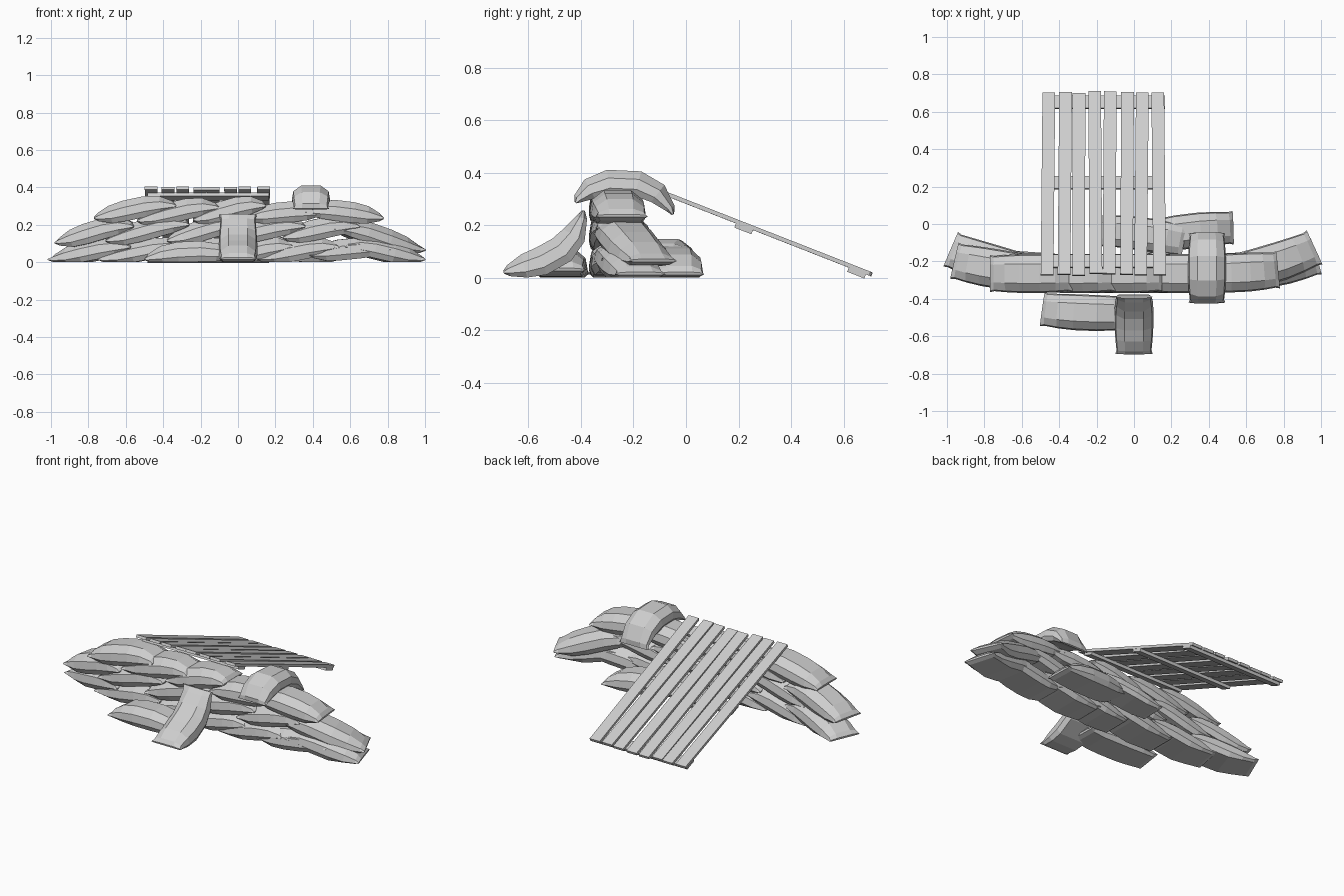
import bpy, math, random
from mathutils import Vector

random.seed(4)
if "Cube" in bpy.data.objects:
    bpy.data.objects.remove(bpy.data.objects["Cube"], do_unlink=True)

GREY = (0.62, 0.62, 0.62, 1)
grey = bpy.data.materials.new("plain grey")
grey.use_nodes = True
grey.diffuse_color = GREY
grey.node_tree.nodes["Principled BSDF"].inputs["Base Color"].default_value = GREY


def make(name, verts, faces):
    mesh = bpy.data.meshes.new(name)
    mesh.from_pydata(verts, [], faces)
    mesh.materials.append(grey)
    obj = bpy.data.objects.new(name, mesh)
    bpy.context.collection.objects.link(obj)
    return obj


# Cross-section of a filled bag (side, up), seams low on the two sides
SECTION = [(-1, -0.35), (-0.93, 0.4), (-0.5, 1), (0.5, 1), (0.93, 0.4),
           (1, -0.35), (0.85, -0.85), (-0.85, -0.85)]
# Stations along a bag: position, width factor, thickness factor
STATIONS = [(0, 1, 0.1), (0.05, 0.94, 0.4), (0.2, 1, 0.85), (0.38, 1.04, 1),
            (0.62, 1.04, 1), (0.8, 1, 0.85), (0.95, 0.94, 0.4), (1, 1, 0.1)]


def bag(name, path, width=0.2, thick=0.12):
    """Sandbag swept along a cubic curve with four control points."""
    a, b, c, d = map(Vector, path)
    verts, faces, n = [], [], len(SECTION)
    for t, w, h in STATIONS:
        r = 1 - t
        p = a * r ** 3 + b * 3 * r * r * t + c * 3 * r * t * t + d * t ** 3
        tangent = ((b - a) * r * r + (c - b) * 2 * r * t + (d - c) * t * t).normalized()
        side = tangent.cross(Vector((0, 0, 1))).normalized()
        up = side.cross(tangent)
        for s, u in SECTION:
            v = p + side * s * w * width / 2 + up * u * h * thick / 2
            v.z = max(v.z, 0)
            verts.append(v)
    for i in range(len(STATIONS) - 1):
        for j in range(n):
            k = (j + 1) % n
            faces.append((i * n + j, i * n + k, i * n + n + k, i * n + n + j))
    faces += [tuple(reversed(range(n))), tuple(range(len(verts) - n, len(verts)))]
    return make(name, verts, faces)


def wall_y(x, bend):
    """The wall is straight in the middle and curls back at its ends."""
    return -0.265 + bend * max(0, (abs(x) - 0.45) / 0.55) ** 2


# Each course: bags as (x start, z start, x end, z end), handle lift, end bends
COURSES = {
    "lower": ([(-0.98, 0.015, -0.56, 0.08), (-0.73, 0.015, -0.28, 0.08),
               (-0.42, 0.015, 0.02, 0.08), (-0.1, 0.015, 0.3, 0.08),
               (0.1, 0.02, 0.54, 0.08), (0.38, 0.04, 0.8, 0.07),
               (0.56, 0.085, 0.975, 0.015)], 0.015, 0.14, 0.1),
    "middle": ([(-0.96, 0.105, -0.55, 0.19), (-0.7, 0.115, -0.26, 0.2),
                (-0.38, 0.115, 0.04, 0.2), (-0.06, 0.125, 0.36, 0.19),
                (0.24, 0.13, 0.64, 0.19), (0.5, 0.18, 0.965, 0.065)], 0.02, 0.08, 0.16),
    "upper": ([(-0.77, 0.235, -0.33, 0.3), (-0.54, 0.22, -0.1, 0.29),
               (-0.24, 0.225, 0.15, 0.3), (0.05, 0.235, 0.45, 0.26),
               (0.36, 0.27, 0.77, 0.235)], 0.02, 0, 0.06),
}
for course, (bags, lift, left_bend, right_bend) in COURSES.items():
    for i, (x0, z0, x1, z1) in enumerate(bags):
        bend = left_bend if x0 + x1 < 0 else right_bend
        heights = (z0, z0 + lift, z1 + lift, z1)
        path = [(x, wall_y(x, bend), z) for x, z in
                zip((x0 + (x1 - x0) * f / 3 for f in range(4)), heights)]
        bag(f"{course}_sandbag_{i + 1}", path)

# Loose bags around the wall
bag("front_sandbag", [(-0.49, -0.455, 0.015), (-0.35, -0.475, 0.055),
                      (-0.17, -0.48, 0.07), (-0.02, -0.475, 0.03)], 0.185)
bag("leaning_sandbag", [(0, -0.695, 0.02), (0, -0.56, 0.055),
                        (0, -0.43, 0.06), (0, -0.39, 0.255)], 0.2)
bag("back_sandbag", [(0.53, -0.02, 0.015), (0.38, -0.025, 0.06),
                     (0.2, -0.045, 0.07), (0.05, -0.08, 0.06)], 0.18)
bag("inner_sandbag", [(-0.17, -0.035, 0.02), (-0.03, -0.04, 0.06),
                      (0.12, -0.06, 0.11), (0.27, -0.09, 0.11)], 0.17, 0.1)
bag("top_sandbag", [(0.39, -0.42, 0.285), (0.39, -0.36, 0.385),
                    (0.39, -0.12, 0.405), (0.39, -0.05, 0.24)], 0.195, 0.105)

# Sloping wooden pallet: slats on top, cross bars underneath
TILT = math.atan2(-0.38, 0.97)


def board(name, x, y, size, drop=0.0, turn=0.0):
    sx, sy, sz = (s / 2 for s in size)
    verts = [(i * sx, j * sy, k * sz) for k in (-1, 1) for j in (-1, 1) for i in (-1, 1)]
    faces = [(0, 2, 3, 1), (4, 5, 7, 6), (0, 1, 5, 4), (2, 6, 7, 3), (0, 4, 6, 2), (1, 3, 7, 5)]
    obj = make(name, verts, faces)
    obj.location = (x, y, 0.395 + (y + 0.27) * math.tan(TILT) - drop)
    obj.rotation_euler = (TILT, 0, turn)
    return obj


for i, x in enumerate((-0.46, -0.37, -0.295, -0.207, -0.13, -0.037, 0.04, 0.132)):
    board(f"pallet_slat_{i + 1}", x, 0.217 + random.uniform(-0.006, 0.006),
          (0.068, 1.045, 0.016), turn=random.uniform(-0.012, 0.012))
for i, y in enumerate((-0.2, 0.22, 0.65)):
    board(f"pallet_crossbar_{i + 1}", -0.16, y, (0.65, 0.07, 0.018), drop=0.017)
